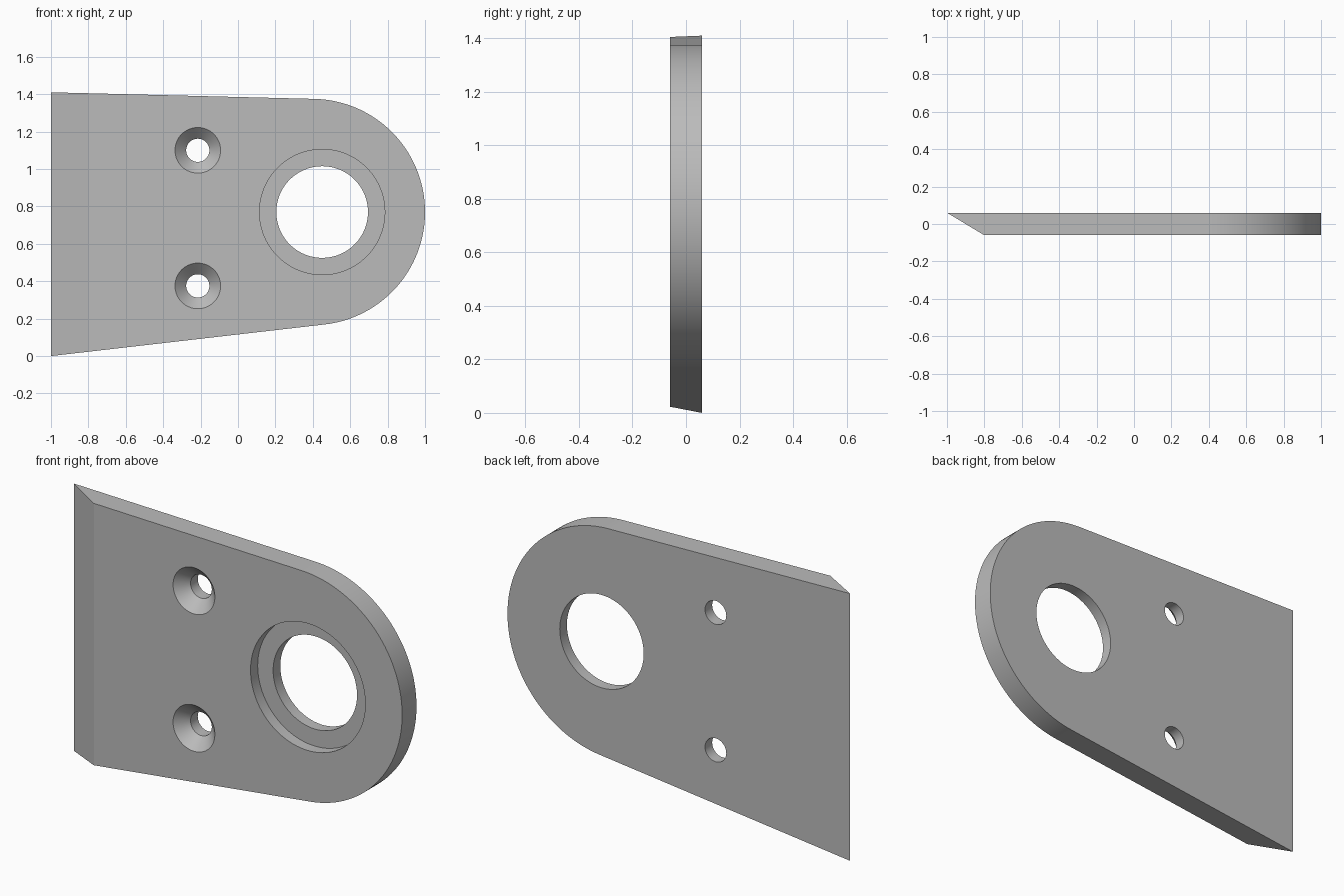
import bpy
import bmesh
from math import atan, cos, sin, pi, radians

if "Cube" in bpy.data.objects:
    bpy.data.objects.remove(bpy.data.objects["Cube"], do_unlink=True)

HALF = 0.06                       # half the plate thickness
TOP, BOTTOM = 1.41, 0.0           # corner heights at the wide end
CX, CZ, R = 0.395, 0.77, 0.605    # rounded end

grey = bpy.data.materials.new("metal grey")
grey.use_nodes = True
colour = (0.5, 0.5, 0.5, 1)
grey.diffuse_color = colour
grey.node_tree.nodes["Principled BSDF"].inputs["Base Color"].default_value = colour


def make_object(name, bm):
    bmesh.ops.recalc_face_normals(bm, faces=bm.faces)
    mesh = bpy.data.meshes.new(name)
    bm.to_mesh(mesh)
    bm.free()
    mesh.materials.append(grey)
    obj = bpy.data.objects.new(name, mesh)
    bpy.context.collection.objects.link(obj)
    return obj


def outline(left_x):
    """Tapered sides running tangent into a round end."""
    start = -pi / 2 + atan(0.115)
    end = pi / 2 - atan(0.025)
    n = 72
    arc = [(CX + R * cos(a), CZ + R * sin(a))
           for a in (start + (end - start) * i / n for i in range(n + 1))]
    t = (left_x + 1) / (arc[0][0] + 1)
    low = BOTTOM + t * (arc[0][1] - BOTTOM)
    t = (left_x + 1) / (arc[-1][0] + 1)
    high = TOP + t * (arc[-1][1] - TOP)
    return [(left_x, low)] + arc + [(left_x, high)]


def turned_cutter(name, x, z, profile, n=64):
    """Closed solid of (radius, y) rings around the y axis."""
    bm = bmesh.new()
    rings = [[bm.verts.new((x + r * cos(2 * pi * i / n), y, z + r * sin(2 * pi * i / n)))
              for i in range(n)] for r, y in profile]
    for a, b in zip(rings, rings[1:]):
        for i in range(n):
            j = (i + 1) % n
            bm.faces.new((a[i], a[j], b[j], b[i]))
    bm.faces.new(rings[0])
    bm.faces.new(rings[-1])
    obj = make_object(name, bm)
    obj.hide_render = True
    return obj


# Plate with a slanted wide end
bm = bmesh.new()
front = [bm.verts.new((x, -HALF, z)) for x, z in outline(-0.8)]
back = [bm.verts.new((x, HALF, z)) for x, z in outline(-1.0)]
bm.faces.new(front)
bm.faces.new(back)
for i in range(len(front)):
    j = (i + 1) % len(front)
    bm.faces.new((front[i], front[j], back[j], back[i]))
plate = make_object("mounting_plate", bm)

# Stepped main bore and two countersunk screw holes
bore = [(0.335, -0.1), (0.335, 0), (0.245, 0), (0.245, 0.1)]
screw = [(0.122, -0.1), (0.122, -HALF), (0.062, 0), (0.062, 0.1)]
cutters = [turned_cutter("bore_cutter", 0.45, CZ, bore, 96),
           turned_cutter("upper_screw_cutter", -0.215, 1.1, screw),
           turned_cutter("lower_screw_cutter", -0.215, 0.375, screw)]

bpy.ops.object.select_all(action="DESELECT")
plate.select_set(True)
bpy.context.view_layer.objects.active = plate
for cutter in cutters:
    mod = plate.modifiers.new(cutter.name, "BOOLEAN")
    mod.operation = "DIFFERENCE"
    mod.solver = "EXACT"
    mod.object = cutter
    bpy.ops.object.modifier_apply(modifier=mod.name)
    bpy.data.objects.remove(cutter, do_unlink=True)

bpy.ops.object.shade_smooth_by_angle(angle=radians(25))
